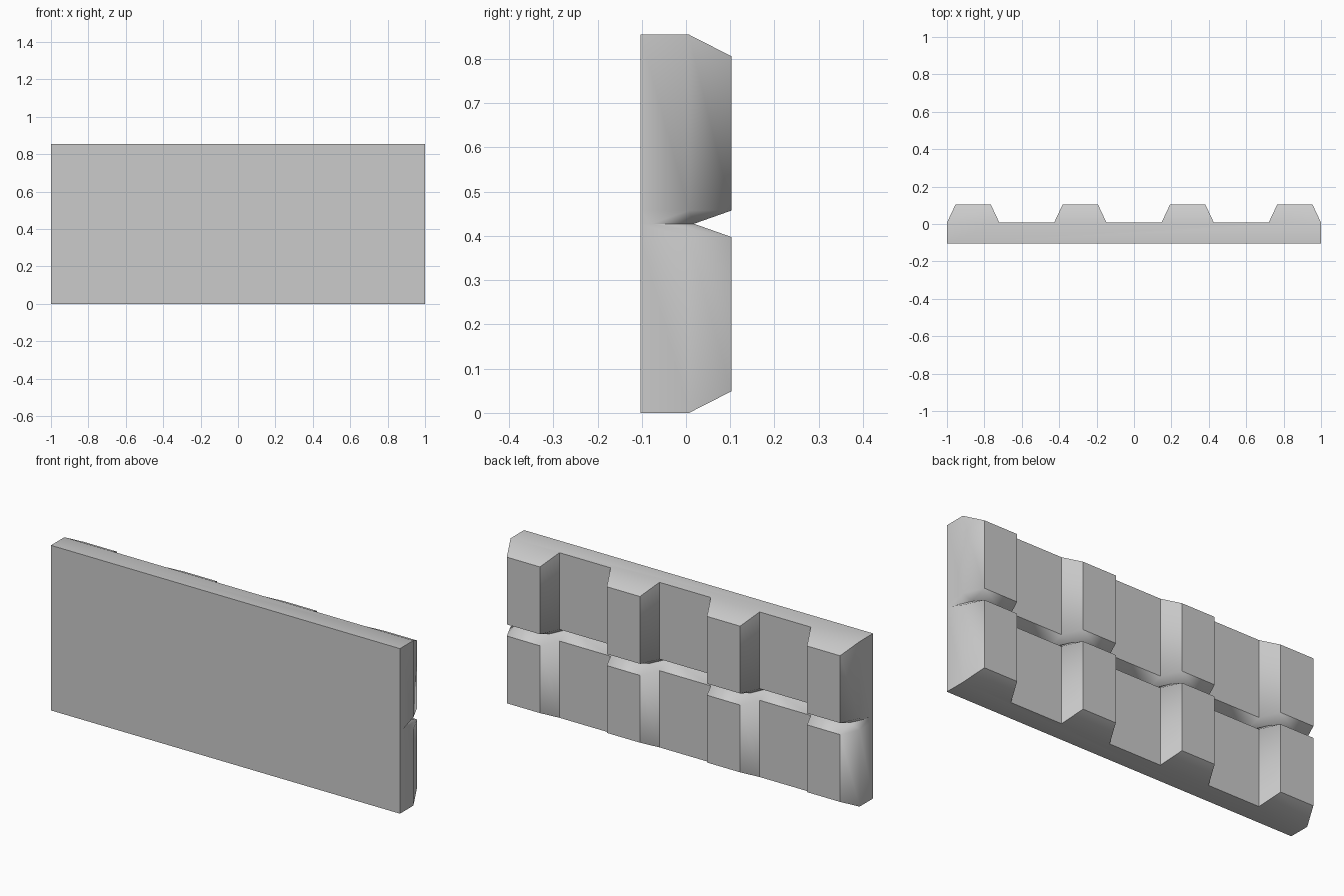
import bpy, bmesh, math

if "Cube" in bpy.data.objects:
    bpy.data.objects.remove(bpy.data.objects["Cube"])

H = 0.855            # total height
FRONT, BASE, PEAK = -0.103, 0.007, 0.103
CHAMFER = 0.049      # rib ends slope back by this height
MID, LIP, DEPTH = H / 2, 0.03, 0.085

# Ribbed outline seen from above: four trapezoid ribs, left to right
outline = []
for cx in (-0.86, -0.287, 0.287, 0.86):
    outline += [(cx - 0.14, BASE), (cx - 0.095, PEAK), (cx + 0.095, PEAK), (cx + 0.14, BASE)]
outline += [(1.0, FRONT), (-1.0, FRONT)]

bm = bmesh.new()


def ring(z, push=0.0, slope=0.0):
    """One horizontal ring; push moves the ribbed side in, slope shifts rib crests in z."""
    return [bm.verts.new((x, y if y == FRONT else y - push, z + (slope if y == PEAK else 0)))
            for x, y in outline]


# Two courses with a V groove between them
rings = [ring(0, slope=CHAMFER), ring(MID - LIP), ring(MID, push=DEPTH),
         ring(MID + LIP), ring(H, slope=-CHAMFER)]
n = len(outline)
for a, b in zip(rings, rings[1:]):
    for i in range(n):
        j = (i + 1) % n
        bm.faces.new((a[i], a[j], b[j], b[i]))

# Flat caps plus the chamfered rib ends
for r in (rings[0], rings[-1]):
    bm.faces.new([v for i, v in enumerate(r) if i % 4 in (0, 3) or i >= 16])
    for k in range(0, 16, 4):
        bm.faces.new(r[k:k + 4])

# Square the outer ends to exactly one unit
for v in bm.verts:
    if abs(v.co.x) > 0.99:
        v.co.x = math.copysign(1.0, v.co.x)
bmesh.ops.recalc_face_normals(bm, faces=bm.faces)

mesh = bpy.data.meshes.new("ribbed_panel")
bm.to_mesh(mesh)
bm.free()
panel = bpy.data.objects.new("ribbed_panel", mesh)
bpy.context.collection.objects.link(panel)
bpy.context.view_layer.objects.active = panel
panel.select_set(True)
bpy.ops.object.shade_smooth_by_angle(angle=math.radians(60))
